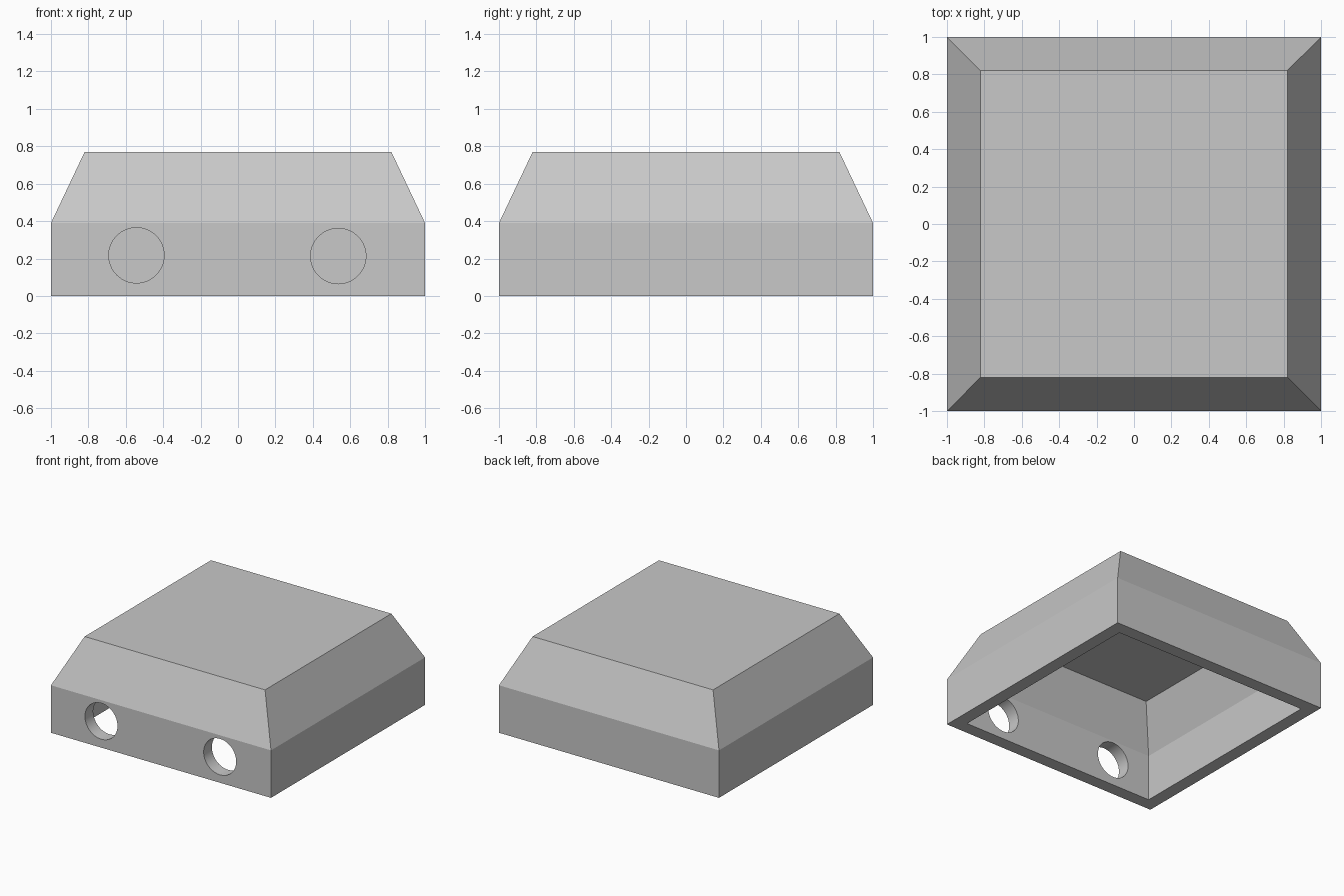
import bpy, bmesh, math

if "Cube" in bpy.data.objects:
    bpy.data.objects.remove(bpy.data.objects["Cube"])

grey = bpy.data.materials.new("light_grey")
grey.diffuse_color = (0.58, 0.58, 0.58, 1)
grey.use_nodes = True
grey.node_tree.nodes["Principled BSDF"].inputs["Base Color"].default_value = grey.diffuse_color

# Shell: stacked square loops, up the outside then down the inside
OUTER = [(1.0, 0.0), (1.0, 0.39), (0.82, 0.77)]   # half width, height
INNER = [(0.893, 0.0), (0.893, 0.38), (0.74, 0.73)]


def square(bm, half, z):
    return [bm.verts.new((sx * half, sy * half, z))
            for sx, sy in ((-1, -1), (1, -1), (1, 1), (-1, 1))]


def bridge(bm, low, high):
    for i in range(4):
        j = (i + 1) % 4
        bm.faces.new((low[i], low[j], high[j], high[i]))


bm = bmesh.new()
outer = [square(bm, *p) for p in OUTER]
inner = [square(bm, *p) for p in INNER]
for loops in (outer, inner):
    for low, high in zip(loops, loops[1:]):
        bridge(bm, low, high)
    bm.faces.new(loops[-1])          # roof and ceiling
bridge(bm, outer[0], inner[0])       # bottom rim
bmesh.ops.recalc_face_normals(bm, faces=bm.faces)
mesh = bpy.data.meshes.new("cover_shell")
bm.to_mesh(mesh)
bm.free()
shell = bpy.data.objects.new("cover_shell", mesh)
bpy.context.collection.objects.link(shell)
mesh.materials.append(grey)

# Two round holes through the front wall
for x, z in ((-0.543, 0.217), (0.536, 0.213)):
    bpy.ops.mesh.primitive_cylinder_add(vertices=64, radius=0.148, depth=0.4,
                                        location=(x, -0.95, z),
                                        rotation=(math.pi / 2, 0, 0))
    cutter = bpy.context.object
    cutter.name = "hole_cutter"
    cutter.hide_render = True
    cutter.data.materials.append(grey)
    cut = shell.modifiers.new("hole", 'BOOLEAN')
    cut.operation = 'DIFFERENCE'
    cut.solver = 'EXACT'
    cut.object = cutter
    bpy.context.view_layer.objects.active = shell
    bpy.ops.object.modifier_apply(modifier=cut.name)
    bpy.data.objects.remove(cutter)

# Smooth hole walls, sharp edges elsewhere
bpy.ops.object.select_all(action='DESELECT')
shell.select_set(True)
bpy.context.view_layer.objects.active = shell
bpy.ops.object.shade_smooth_by_angle(angle=math.radians(20))
